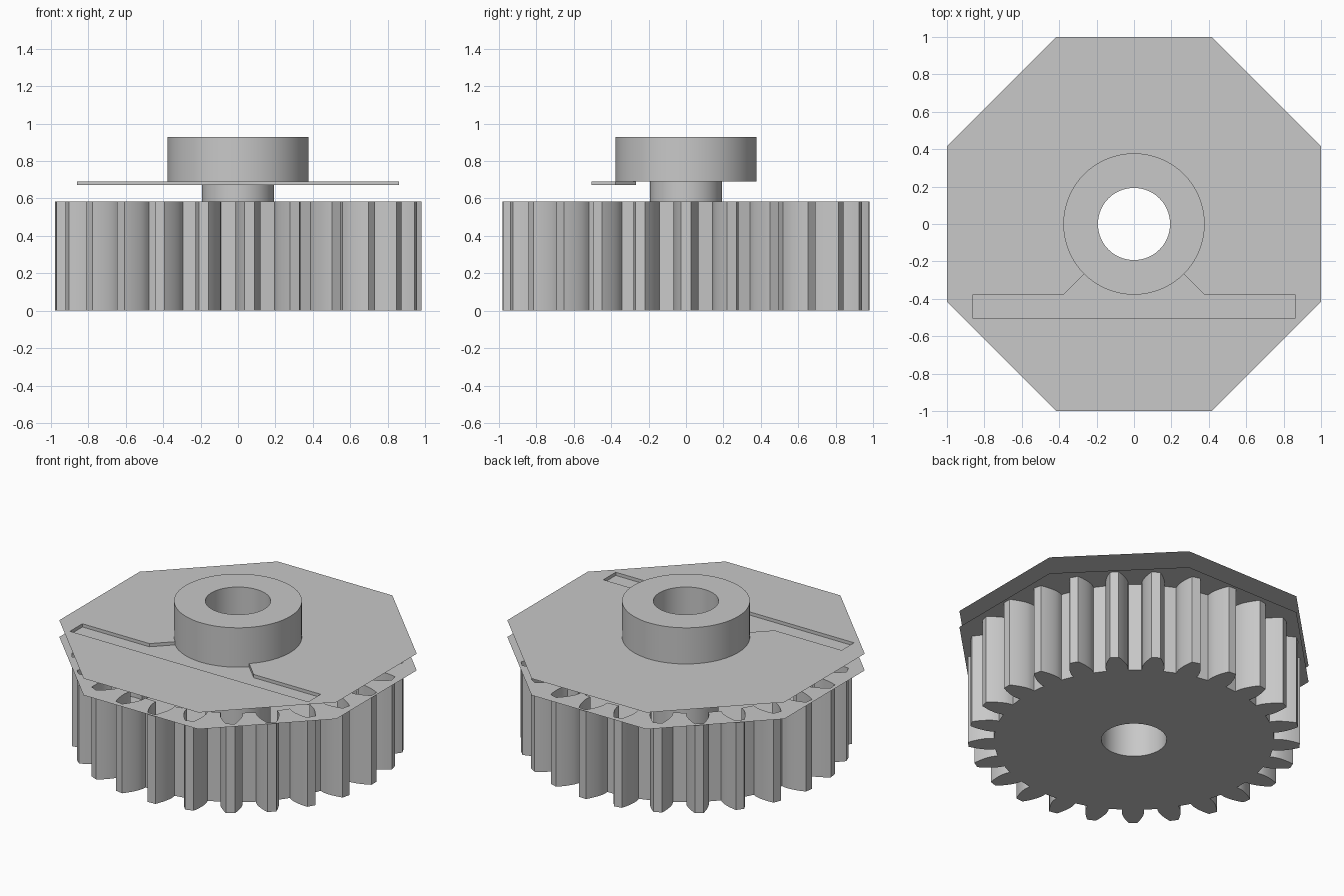
import bpy, bmesh
from math import sin, cos, tan, acos, pi, radians

cube = bpy.data.objects.get("Cube")
if cube:
    bpy.data.objects.remove(cube)

grey = bpy.data.materials.new("light_grey")
grey.use_nodes = True
colour = (0.58, 0.58, 0.58, 1)
grey.diffuse_color = colour
grey.node_tree.nodes["Principled BSDF"].inputs["Base Color"].default_value = colour

# Heights and radii
TOOTH_TOP, FLOOR, PLATE, TOP = 0.583, 0.671, 0.692, 0.928
BORE, COLLAR = 0.193, 0.378


def finish(name, bm, smooth=False):
    mesh = bpy.data.meshes.new(name)
    bm.to_mesh(mesh)
    bm.free()
    obj = bpy.data.objects.new(name, mesh)
    mesh.materials.append(grey)
    bpy.context.collection.objects.link(obj)
    if smooth:
        bpy.ops.object.select_all(action='DESELECT')
        obj.select_set(True)
        bpy.context.view_layer.objects.active = obj
        bpy.ops.object.shade_smooth_by_angle(angle=radians(30))


def sheet(name, z, loops, up=True):
    """Flat face bounded by an outline and any holes."""
    bm = bmesh.new()
    for pts in loops:
        vs = [bm.verts.new((x, y, z)) for x, y in pts]
        for a, b in zip(vs, vs[1:] + vs[:1]):
            bm.edges.new((a, b))
    bmesh.ops.triangle_fill(bm, edges=bm.edges[:], use_beauty=True)
    bm.normal_update()
    for f in bm.faces:
        if (f.normal.z > 0) != up:
            f.normal_flip()
    bmesh.ops.dissolve_limit(bm, angle_limit=0.01, verts=bm.verts[:], edges=bm.edges[:])
    finish(name, bm)


def wall(name, pts, z0, z1, closed=True, inward=False):
    """Upright surface along a counter-clockwise path."""
    bm = bmesh.new()
    low = [bm.verts.new((x, y, z0)) for x, y in pts]
    high = [bm.verts.new((x, y, z1)) for x, y in pts]
    n = len(pts)
    for i in range(n if closed else n - 1):
        j = (i + 1) % n
        f = bm.faces.new((low[i], low[j], high[j], high[i]))
        if inward:
            f.normal_flip()
    finish(name, bm, True)


def arc(r, start, end, n):
    return [(r * cos(radians(start + (end - start) * i / n)),
             r * sin(radians(start + (end - start) * i / n))) for i in range(n + 1)]


def circle(r, n=64):
    return arc(r, 0, 360, n)[:-1]


# Gear outline: involute flanks standing on short radial roots
TEETH, TIP, ROOT, STEPS = 25, 0.982, 0.828, 8
pitch_radius = TIP * TEETH / (TEETH + 2)
base = pitch_radius * cos(radians(20))


def involute(r):
    a = acos(min(1, base / r))
    return tan(a) - a


half_base = pi / (2 * TEETH) + involute(pitch_radius)
flank = [(ROOT, half_base)]
for i in range(STEPS + 1):
    r = base + (TIP - base) * i / STEPS
    flank.append((r, half_base - involute(r)))
profile = [(r, -a) for r, a in flank] + flank[::-1]
gear = [(r * cos(a + i * 2 * pi / TEETH), r * sin(a + i * 2 * pi / TEETH))
        for i in range(TEETH) for r, a in profile]

octagon = arc(1 / cos(pi / 8), 22.5, 337.5, 7)

# Slot path, from the collar's left side round the front to its right side
right_half = [(0.86, -0.504), (0.86, -0.376), (0.376, -0.376),
              (COLLAR * cos(pi / 4), -COLLAR * sin(pi / 4))]
slot = [(-x, y) for x, y in reversed(right_half)] + right_half
back_arc = arc(COLLAR, -45, 225, 48)
front_arc = arc(COLLAR, 315, 225, 16)

# Gear body
wall("gear_teeth", gear, 0, TOOTH_TOP)
sheet("gear_base", 0, [gear, circle(BORE)], up=False)
sheet("lower_plate", TOOTH_TOP, [octagon, gear], up=False)

# Upper plate with its sunken slot
sheet("upper_plate", PLATE, [octagon, slot + back_arc[1:-1]])
sheet("slot_floor", FLOOR, [slot + front_arc[1:-1]])
wall("slot_sides", slot, FLOOR, PLATE, closed=False, inward=True)
wall("slot_collar_side", front_arc[::-1], FLOOR, PLATE, closed=False)

# Collar and through bore
wall("collar", circle(COLLAR), PLATE, TOP)
sheet("collar_rim", TOP, [circle(COLLAR), circle(BORE)])
wall("bore", circle(BORE), 0, TOP, inward=True)
